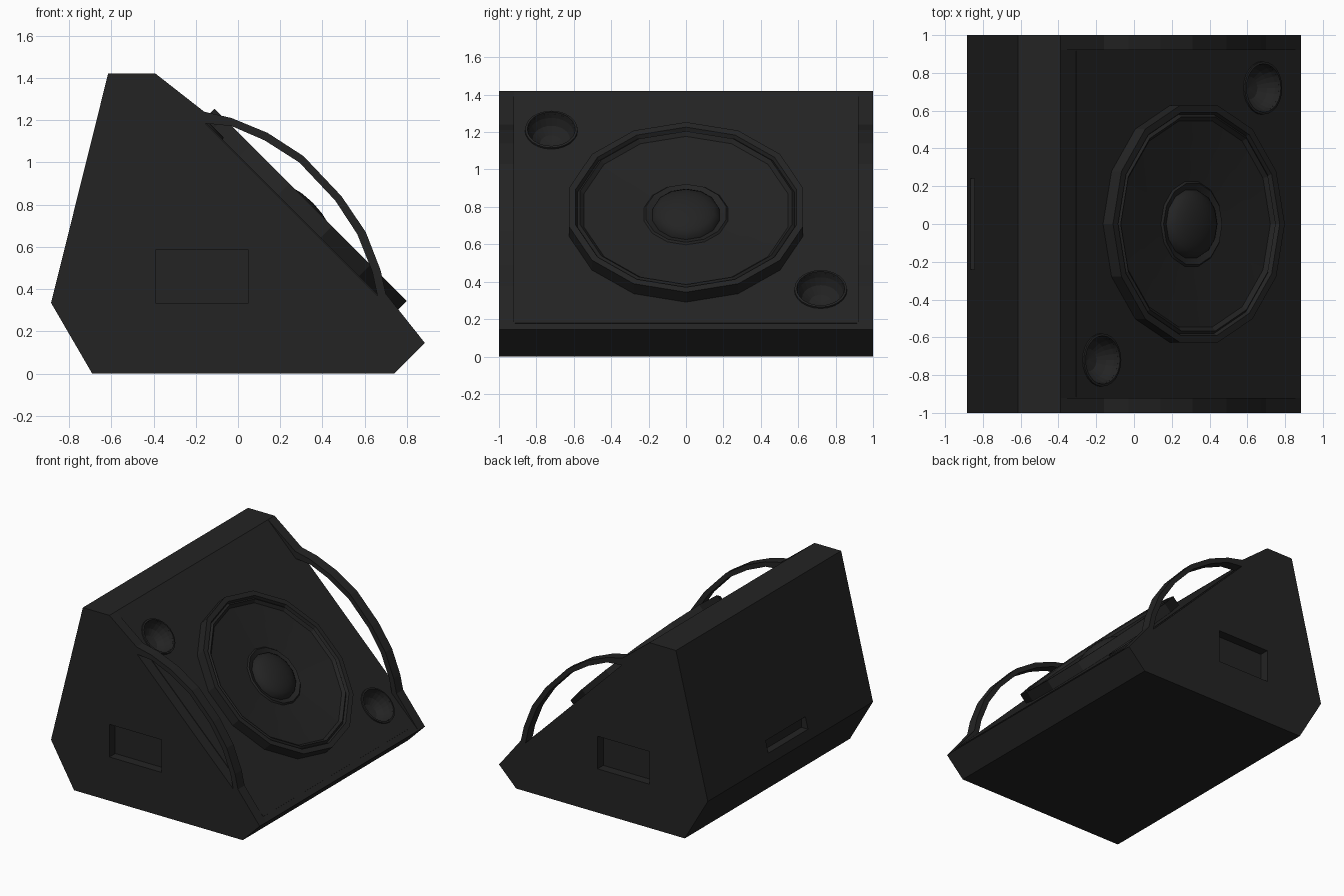
import bpy, bmesh, math
from mathutils import Matrix, Vector

if "Cube" in bpy.data.objects:
    bpy.data.objects.remove(bpy.data.objects["Cube"])

black = bpy.data.materials.new("matte black")
black.diffuse_color = (0.017, 0.017, 0.017, 1)
black.use_nodes = True
black.node_tree.nodes["Principled BSDF"].inputs["Base Color"].default_value = black.diffuse_color

# Frame of the sloping baffle: local x runs down the slope, local z points out
S = math.sqrt(0.5)
MID = Vector((0.287, 0, 0.742))
BAFFLE = Matrix(((S, 0, S, MID.x), (0, 1, 0, MID.y), (-S, 0, S, MID.z), (0, 0, 0, 1)))


def finish(name, bm, smooth=None):
    bmesh.ops.remove_doubles(bm, verts=bm.verts, dist=1e-5)
    bmesh.ops.recalc_face_normals(bm, faces=bm.faces)
    me = bpy.data.meshes.new(name)
    bm.to_mesh(me)
    bm.free()
    ob = bpy.data.objects.new(name, me)
    bpy.context.collection.objects.link(ob)
    me.materials.append(black)
    if smooth:
        bpy.ops.object.select_all(action='DESELECT')
        ob.select_set(True)
        bpy.context.view_layer.objects.active = ob
        bpy.ops.object.shade_smooth_by_angle(angle=math.radians(smooth))
    return ob


def prism(name, pts, y0, y1):
    """Extrude an x-z outline along y."""
    bm = bmesh.new()
    face = bm.faces.new([bm.verts.new((x, y0, z)) for x, z in pts])
    ext = bmesh.ops.extrude_face_region(bm, geom=[face])
    verts = [v for v in ext['geom'] if isinstance(v, bmesh.types.BMVert)]
    bmesh.ops.translate(bm, verts=verts, vec=(0, y1 - y0, 0))
    return finish(name, bm)


def lathe(name, prof, u, y, n, smooth=None):
    """Spin (radius, height) points around the baffle normal."""
    bm = bmesh.new()
    rows = [[bm.verts.new((r * math.cos(2 * math.pi * i / n), r * math.sin(2 * math.pi * i / n), h))
             for i in range(n)] if r > 0 else [bm.verts.new((0, 0, h))] for r, h in prof]
    for a, b in zip(rows, rows[1:]):
        for i in range(n):
            j = (i + 1) % n
            quad = [a[i % len(a)], a[j % len(a)], b[j % len(b)], b[i % len(b)]]
            bm.faces.new(list(dict.fromkeys(quad)))
    bmesh.ops.transform(bm, matrix=BAFFLE @ Matrix.Translation((u, y, 0)), verts=bm.verts)
    return finish(name, bm, smooth)


def box(name, lo, hi, matrix=Matrix()):
    bm = bmesh.new()
    bmesh.ops.create_cube(bm, size=1)
    for v in bm.verts:
        v.co = Vector([(l + h) / 2 + c * (h - l) for l, h, c in zip(lo, hi, v.co)])
    bmesh.ops.transform(bm, matrix=matrix, verts=bm.verts)
    return finish(name, bm)


def cut(ob, cutter):
    mod = ob.modifiers.new("cut", 'BOOLEAN')
    mod.operation = 'DIFFERENCE'
    mod.object = cutter
    bpy.context.view_layer.objects.active = ob
    bpy.ops.object.modifier_apply(modifier=mod.name)


# Wedge cabinet and thin baffle plate
cabinet = prism("cabinet", [(-0.69, 0), (0.74, 0), (0.885, 0.145), (-0.39, 1.42),
                            (-0.615, 1.42), (-0.885, 0.335)], -1, 1)
plate = box("baffle_plate", (-0.84, -0.915, -0.01), (0.80, 0.915, 0.005), BAFFLE)

# Side handle pockets, rear socket and the two horn bowls
bowl = [(0, -0.10), (0.06, -0.092), (0.10, -0.06), (0.12, -0.02), (0.125, 0.0), (0.125, 0.05), (0, 0.05)]
horns = [(-0.655, -0.72), (0.55, 0.72)]
cutters = [box("pocket_cutter", (-0.39, s * 1.0 - 0.07, 0.335), (0.05, s * 1.0 + 0.07, 0.585)) for s in (-1, 1)]
cutters.append(box("socket_cutter", (-1, -0.24, 0.41), (-0.81, 0.24, 0.50)))
bowls = [lathe("horn_cutter", bowl, u, y, 24) for u, y in horns]
for c in cutters + bowls:
    cut(cabinet, c)
for c in bowls:
    cut(plate, c)
for c in cutters + bowls:
    bpy.data.objects.remove(c)

# Raised lips around the horns
for u, y in horns:
    lathe("horn_lip", [(0.142, 0), (0.14, 0.014), (0.128, 0.016), (0.124, 0.0)], u, y, 24, 30)

# Woofer: 14-sided frame, shallow cone and domed cap
lathe("woofer_frame", [(0.643, 0), (0.643, 0.08), (0.605, 0.08), (0.595, 0.06), (0.58, 0.075),
                       (0.56, 0.055)], 0, 0, 14)
lathe("woofer_cone", [(0.56, 0.055), (0.40, 0.04), (0.23, 0.025), (0.22, 0.035), (0.185, 0.02)], 0, 0, 14, 30)
dome = [(0.185 * math.cos(a), 0.02 + 0.075 * math.sin(a)) for a in (0, 0.3, 0.6, 0.9, 1.2)]
lathe("woofer_cap", dome + [(0, 0.095)], 0, 0, 14, 60)

# Curved guard bars along both cheeks
outer = [(-0.39, 1.42), (-0.16, 1.24), (-0.03, 1.21), (0.14, 1.14), (0.31, 1.03), (0.49, 0.84),
         (0.605, 0.67), (0.675, 0.49), (0.70, 0.378), (0.885, 0.145)]
inner = [(0.66, 0.37), (0.635, 0.485), (0.565, 0.66), (0.46, 0.82), (0.29, 1.0),
         (0.125, 1.105), (-0.03, 1.172), (-0.155, 1.185)]
for side, y0, y1 in (("front", -1, -0.92), ("back", 0.92, 1)):
    prism(side + "_guard_bar", outer + inner, y0, y1)
